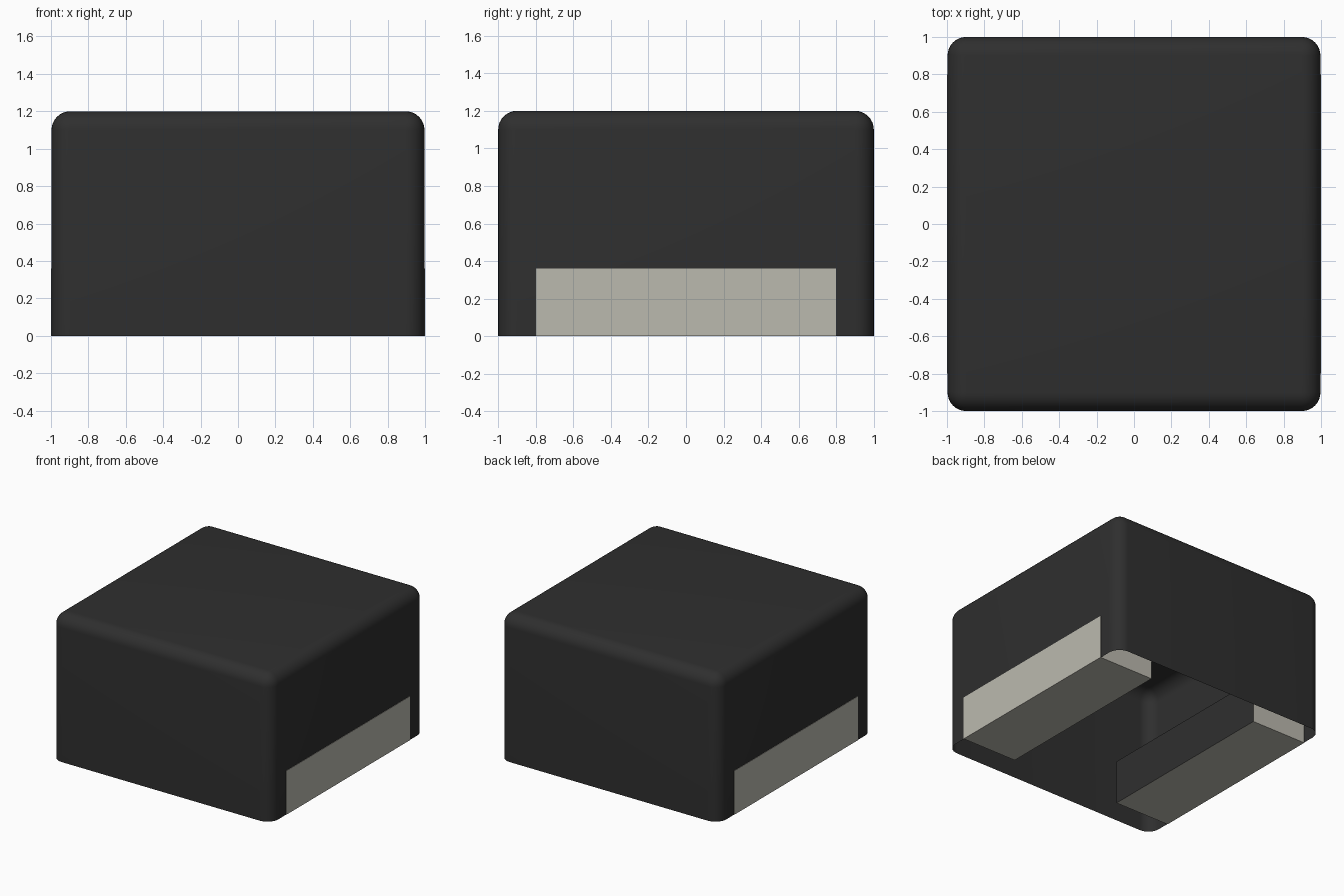
import bpy
import bmesh
from mathutils import Matrix, Vector

cube = bpy.data.objects.get("Cube")
if cube:
    bpy.data.objects.remove(cube, do_unlink=True)


def make_material(name, rgb):
    mat = bpy.data.materials.new(name)
    mat.use_nodes = True
    colour = (*rgb, 1.0)
    mat.diffuse_color = colour
    mat.node_tree.nodes["Principled BSDF"].inputs["Base Color"].default_value = colour
    return mat


charcoal = make_material("charcoal", (0.028, 0.028, 0.028))
warm_grey = make_material("warm grey", (0.50, 0.49, 0.43))


def box(low, high):
    """Box between two opposite corners, as a bmesh."""
    low, high = Vector(low), Vector(high)
    bm = bmesh.new()
    bmesh.ops.create_cube(
        bm, size=1,
        matrix=Matrix.Translation((low + high) / 2) @ Matrix.Diagonal((*(high - low), 1)))
    return bm


def add_object(name, bm, materials):
    mesh = bpy.data.meshes.new(name)
    bm.to_mesh(mesh)
    bm.free()
    for mat in materials:
        mesh.materials.append(mat)
    obj = bpy.data.objects.new(name, mesh)
    bpy.context.collection.objects.link(obj)
    return obj


# Cover: thin box open at the bottom, with rounded top and upright edges
bm = box((-0.997, -1, 0), (0.997, 1, 1.2))
rounded = [e for e in bm.edges if max(v.co.z for v in e.verts) > 0.1]
bmesh.ops.bevel(bm, geom=rounded, offset=0.1, offset_type='OFFSET',
                segments=8, profile=0.5, affect='EDGES')
bottom = [f for f in bm.faces if all(v.co.z < 0.001 for v in f.verts)]
bmesh.ops.delete(bm, geom=bottom, context='FACES')
cover = add_object("cover", bm, [charcoal])
bpy.ops.object.select_all(action='DESELECT')
cover.select_set(True)
bpy.context.view_layer.objects.active = cover
bpy.ops.object.shade_smooth_by_angle(angle=0.7)

# Side blocks: pale outside, dark on the face towards the middle
for name, side in (("left_block", 1), ("right_block", -1)):
    x0, x1 = sorted((0.5 * side, 1.0 * side))
    bm = box((x0, -0.8, 0), (x1, 0.8, 0.36))
    bm.normal_update()
    for face in bm.faces:
        face.material_index = 1 if face.normal.x * side < -0.5 else 0
    add_object(name, bm, [warm_grey, charcoal])
